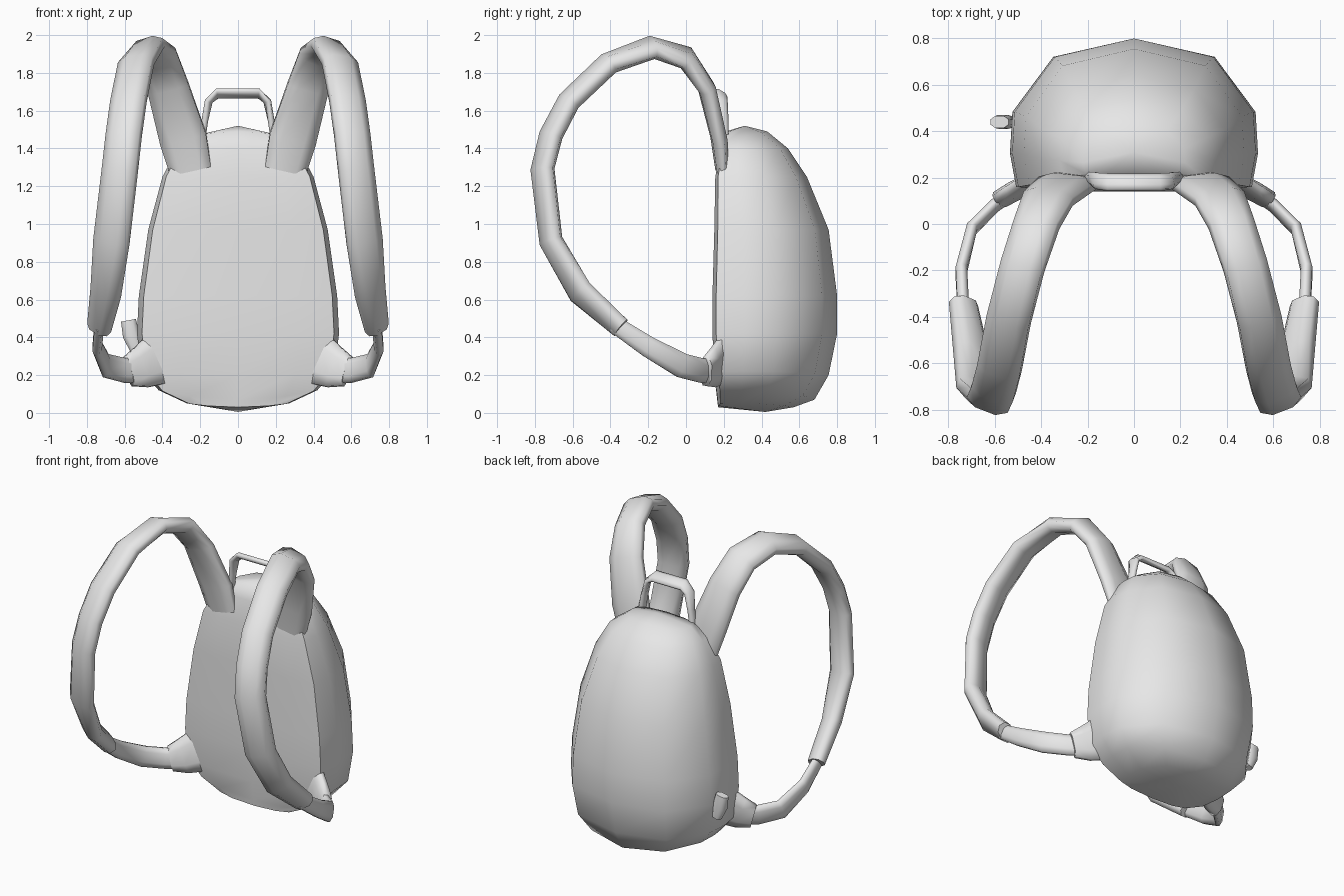
import bpy, bmesh, math
from mathutils import Vector

cube = bpy.data.objects.get("Cube")
if cube:
    bpy.data.objects.remove(cube, do_unlink=True)

fabric = bpy.data.materials.new("grey_fabric")
fabric.use_nodes = True
GREY = (0.8, 0.8, 0.8, 1)
fabric.diffuse_color = GREY
fabric.node_tree.nodes["Principled BSDF"].inputs["Base Color"].default_value = GREY


def finish(bm, name, angle):
    """Turn a bmesh into a smooth shaded object."""
    bmesh.ops.recalc_face_normals(bm, faces=bm.faces)
    for f in bm.faces:
        f.smooth = True
    mesh = bpy.data.meshes.new(name)
    bm.to_mesh(mesh)
    bm.free()
    mesh.set_sharp_from_angle(angle=math.radians(angle))
    mesh.materials.append(fabric)
    obj = bpy.data.objects.new(name, mesh)
    bpy.context.collection.objects.link(obj)
    return obj


def bridge(bm, rings):
    """Join consecutive closed rings with quads."""
    n = len(rings[0])
    for a, b in zip(rings, rings[1:]):
        for i in range(n):
            j = (i + 1) % n
            bm.faces.new((a[i], a[j], b[j], b[i]))


# Padded band cross-section: across the width, through the thickness
BAND = [(.5, .22), (.25, .5), (-.25, .5), (-.5, .22),
        (-.5, -.22), (-.25, -.5), (.25, -.5), (.5, -.22)]


def sweep(name, path, flip=1, angle=75):
    """Sweep the band along (centre, width direction, width, thickness)."""
    bm = bmesh.new()
    pts = [Vector(p[0]) for p in path]
    rings = []
    for i, (_, side, width, thick) in enumerate(path):
        tangent = (pts[min(i + 1, len(pts) - 1)] - pts[max(i - 1, 0)]).normalized()
        side = Vector(side)
        side = (side - tangent * side.dot(tangent)).normalized()
        normal = tangent.cross(side)
        ring = []
        for u, v in BAND:
            p = pts[i] + side * u * width + normal * v * thick
            ring.append(bm.verts.new((p.x * flip, p.y, p.z)))
        rings.append(ring)
    bridge(bm, rings)
    bm.faces.new(rings[0])
    bm.faces.new(rings[-1])
    return finish(bm, name, angle)


# Bag body: flat panel against the wearer, rounded outer shell
half = [(0, 0), (.6, 0), (.95, .03), (1, .25), (.98, .52), (.65, .88), (0, 1)]
outline = half + [(-x, y) for x, y in half[-2:0:-1]]
levels = [  # height, half width, front y, back y, corner lift
    (.03, .27, .17, .57, .02),
    (.07, .42, .165, .68, .05),
    (.2, .51, .15, .755, .02),
    (.42, .535, .14, .80, 0),
    (.62, .525, .14, .80, 0),
    (.97, .475, .15, .755, 0),
    (1.25, .40, .155, .64, 0),
    (1.40, .32, .185, .54, 0),
    (1.49, .22, .21, .43, -.02),
]
bm = bmesh.new()
rings = [[bm.verts.new((x * w, yf + y * (yb - yf), z + lift * x * x))
          for x, y in outline] for z, w, yf, yb, lift in levels]
bridge(bm, rings)
for ring, centre in ((rings[0], (0, .42, .005)), (rings[-1], (0, .31, 1.52))):
    tip = bm.verts.new(centre)
    for i, v in enumerate(ring):
        bm.faces.new((v, ring[(i + 1) % len(ring)], tip))
finish(bm, "bag_body", 60)

# Shoulder straps, lower webbing and anchor tabs on both sides
ROOT, TOP, FRONT, LOW = (1, .1, -.2), (.95, 0, -.3), (.92, .35, 0), (.8, .45, .4)
strap = [
    ((.25, .19, 1.28), ROOT, .22, .06),
    ((.29, .175, 1.45), ROOT, .25, .08),
    ((.37, .11, 1.72), ROOT, .22, .09),
    ((.42, 0, 1.88), TOP, .2, .1),
    ((.48, -.18, 1.935), TOP, .19, .1),
    ((.54, -.41, 1.85), TOP, .19, .1),
    ((.58, -.62, 1.65), FRONT, .19, .1),
    ((.605, -.715, 1.47), FRONT, .19, .1),
    ((.625, -.76, 1.29), FRONT, .19, .1),
    ((.67, -.715, .91), FRONT, .19, .1),
    ((.70, -.56, .64), LOW, .17, .1),
    ((.735, -.345, .45), LOW, .13, .09),
]
UP = (0, .2, 1)
webbing = [
    ((.735, -.38, .47), UP, .09, .05),
    ((.745, -.2, .35), UP, .11, .05),
    ((.70, -.02, .25), UP, .13, .05),
    ((.60, .08, .225), UP, .13, .05),
    ((.5, .15, .225), UP, .13, .05),
]
tab = [
    ((.58, .105, .22), UP, .16, .07),
    ((.51, .145, .24), UP, .22, .07),
    ((.43, .19, .28), UP, .27, .06),
]
for label, flip in (("left", 1), ("right", -1)):
    sweep(label + "_shoulder_strap", strap, flip)
    sweep(label + "_webbing", webbing, flip)
    sweep(label + "_anchor_tab", tab, flip)

# Carry handle arching over the top
LEAN = (0, 1, -.6)
legs = [
    ((.2, .2, 1.4), (0, 1, 0), .05, .04),
    ((.175, .195, 1.55), (0, 1, 0), .06, .035),
    ((.155, .185, 1.65), LEAN, .07, .035),
    ((.11, .18, 1.69), LEAN, .08, .035),
]
handle = legs + [((-x, y, z), s, w, t) for (x, y, z), s, w, t in legs[::-1]]
sweep("carry_handle", handle)

# Small loop tag on the right side
sweep("side_tag", [((-.54, .44, .33), (1, 0, 0), .06, .05),
                   ((-.565, .44, .41), (1, 0, 0), .09, .06),
                   ((-.58, .44, .49), (1, 0, 0), .08, .05)])
